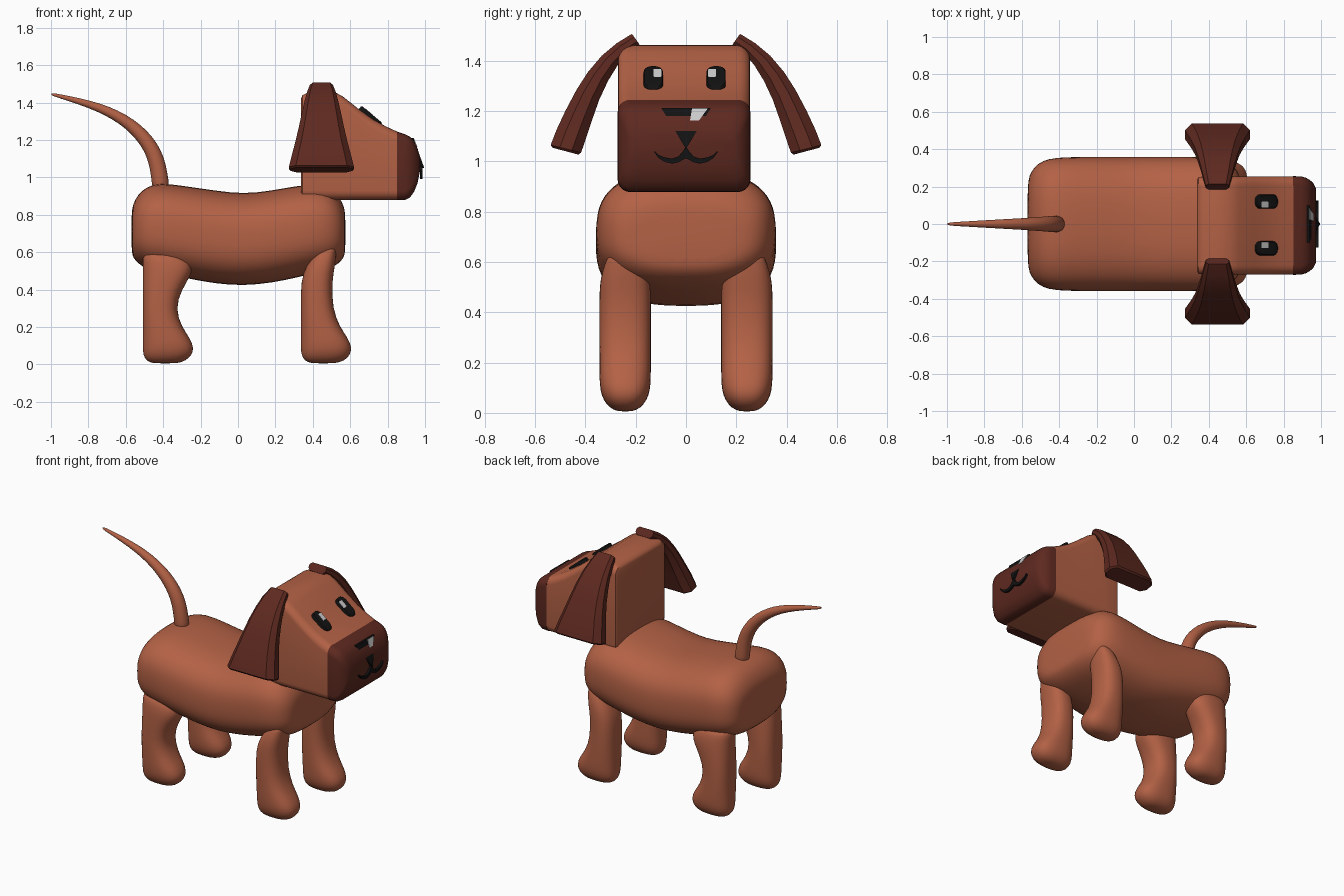
import bpy, bmesh, math
from mathutils import Vector


def material(name, rgb):
    m = bpy.data.materials.new(name)
    m.diffuse_color = (*rgb, 1)
    return m


BROWN = material("brown", (0.45, 0.12, 0.06))
DARK = material("dark_brown", (0.11, 0.022, 0.014))
BLACK = material("black", (0.006, 0.006, 0.006))
WHITE = material("white", (0.85, 0.85, 0.85))


def loft(name, rings, mat, subdiv=0, angle=40, caps=(True, True)):
    """Skin a list of equal-length rings and cap the ends."""
    bm = bmesh.new()
    vs = [[bm.verts.new(p) for p in r] for r in rings]
    n = len(vs[0])
    for a, b in zip(vs, vs[1:]):
        for i in range(n):
            bm.faces.new((a[i], a[(i + 1) % n], b[(i + 1) % n], b[i]))
    if caps[0]:
        bm.faces.new(vs[0][::-1])
    if caps[1]:
        bm.faces.new(vs[-1])
    bmesh.ops.recalc_face_normals(bm, faces=bm.faces)
    me = bpy.data.meshes.new(name)
    bm.to_mesh(me)
    bm.free()
    me.materials.append(mat)
    ob = bpy.data.objects.new(name, me)
    bpy.context.collection.objects.link(ob)
    bpy.ops.object.select_all(action='DESELECT')
    ob.select_set(True)
    bpy.context.view_layer.objects.active = ob
    if subdiv:
        mod = ob.modifiers.new("smooth", 'SUBSURF')
        mod.levels = mod.render_levels = subdiv
    bpy.ops.object.shade_smooth_by_angle(angle=math.radians(angle))
    return ob


def oval(a, b, n=2.0, count=32):
    """Superellipse outline with half sizes a, b."""
    out = []
    for i in range(count):
        t = 2 * math.pi * (i + 0.5) / count
        c, s = math.cos(t), math.sin(t)
        out.append((a * math.copysign(abs(c) ** (2 / n), c),
                    b * math.copysign(abs(s) ** (2 / n), s)))
    return out


def rounded(a, b, r, k=5):
    """Rounded rectangle outline; k = 1 gives plain chamfers."""
    out = []
    for q, (sx, sy) in enumerate(((1, 1), (-1, 1), (-1, -1), (1, -1))):
        for j in range(k + 1):
            t = math.pi / 2 * (q + j / k)
            out.append((sx * (a - r) + r * math.cos(t), sy * (b - r) + r * math.sin(t)))
    return out


# Body: sections along x (x, bottom, top, half width)
body = [(-.57, .60, .82, .21), (-.56, .57, .86, .26), (-.535, .54, .91, .305),
        (-.49, .51, .95, .34), (-.42, .49, .972, .357), (-.3, .465, .957, .36),
        (-.12, .43, .93, .36), (.03, .42, .912, .36), (.18, .435, .93, .36),
        (.32, .465, .957, .36), (.42, .49, .965, .357), (.49, .51, .945, .34),
        (.54, .54, .90, .305), (.565, .57, .85, .26), (.575, .60, .81, .21)]
loft("body", [[(x, u, (b + t) / 2 + v) for u, v in oval(w, (t - b) / 2, 2.7)]
              for x, b, t, w in body], BROWN, 1)

# Legs: sections along z (z, back x, front x, half width)
front_leg = [(.005, .39, .52, .03), (.02, .355, .57, .062), (.05, .338, .60, .087),
             (.09, .335, .61, .1), (.14, .335, .59, .103), (.20, .335, .545, .103),
             (.30, .335, .505, .103), (.45, .335, .503, .103), (.53, .365, .52, .1),
             (.60, .41, .525, .08), (.64, .45, .53, .06)]
back_leg = [(.005, -.46, -.32, .03), (.02, -.49, -.28, .062), (.05, -.508, -.245, .087),
            (.09, -.51, -.235, .1), (.14, -.51, -.255, .103), (.20, -.51, -.30, .103),
            (.30, -.51, -.335, .103), (.40, -.51, -.30, .103), (.47, -.51, -.255, .103),
            (.52, -.51, -.24, .1), (.57, -.51, -.26, .09), (.60, -.50, -.32, .07)]
for side, s in (("right", -1), ("left", 1)):
    for part, secs in (("front_leg", front_leg), ("back_leg", back_leg)):
        loft(f"{part}_{side}", [[((a + b) / 2 + u, s * .242 + v, z)
                                 for u, v in oval((b - a) / 2, w, 2.5, 24)]
                                for z, a, b, w in secs], BROWN, 1)

# Head and muzzle: rounded box sections along x (x, bottom, top, half width, corner)
CY = -.008
head = [(.338, .895, 1.425, .245, .04), (.345, .885, 1.44, .258, .045), (.37, .88, 1.452, .262, .05),
        (.44, .88, 1.463, .262, .05), (.51, .88, 1.46, .262, .05), (.56, .88, 1.433, .262, .05),
        (.64, .88, 1.37, .262, .05), (.72, .88, 1.312, .262, .05), (.79, .88, 1.273, .262, .05),
        (.855, .88, 1.243, .262, .05)]
muzzle = [(.85, .878, 1.245, .264, .05), (.895, .88, 1.23, .262, .05), (.92, .893, 1.217, .255, .05),
          (.942, .925, 1.195, .242, .05), (.96, .97, 1.155, .225, .05), (.972, 1.03, 1.115, .2, .04)]


def box_rings(secs):
    return [[(x, CY + u, (b + t) / 2 + v) for u, v in rounded(w, (t - b) / 2, r)]
            for x, b, t, w, r in secs]


loft("head", box_rings(head), BROWN)
loft("muzzle", box_rings(muzzle), DARK)

# Ears: chamfered slabs (outer y, z, inner y, z, half length along x)
ear = [(.215, 1.507, .185, 1.465, .062), (.275, 1.47, .225, 1.435, .076),
       (.335, 1.42, .27, 1.385, .09), (.39, 1.355, .31, 1.32, .105),
       (.435, 1.285, .345, 1.245, .12), (.48, 1.20, .375, 1.16, .14),
       (.515, 1.125, .40, 1.085, .16), (.538, 1.065, .417, 1.035, .174),
       (.53, 1.054, .428, 1.027, .165)]
for side, s in (("right", -1), ("left", 1)):
    rings = []
    for yo, zo, yi, zi, w in ear:
        o, i = Vector((yo, zo)), Vector((yi, zi))
        h = (o - i).length / 2
        d = (o - i).normalized()
        c = (o + i) / 2
        rings.append([(.446 + u, s * (c.x + d.x * v), c.y + d.y * v)
                      for u, v in rounded(w, h, h * .6, 1)])
    loft(f"ear_{side}", rings, DARK, 0, 30)

# Tail: tapered tube along a curved path (x, z, radius)
tail = [(-.41, .92, .046), (-.416, .98, .046), (-.428, 1.06, .045), (-.45, 1.13, .043),
        (-.485, 1.19, .04), (-.54, 1.253, .036), (-.61, 1.308, .031), (-.70, 1.357, .026),
        (-.80, 1.393, .02), (-.90, 1.421, .014), (-.985, 1.442, .009), (-.999, 1.447, .004)]
rings = []
for k, (x, z, r) in enumerate(tail):
    p, q = tail[max(k - 1, 0)], tail[min(k + 1, len(tail) - 1)]
    d = Vector((q[0] - p[0], q[1] - p[1])).normalized()
    rings.append([(x - d.y * v, u, z + d.x * v) for u, v in oval(r, r, 2, 16)])
loft("tail", rings, BROWN, 1)

# Eyes: pills on the sloping forehead, each with a highlight
T, N = Vector((.77, 0, -.64)), Vector((.64, 0, .77))
for side, s in (("right", -1), ("left", 1)):
    c = Vector((.708, -.005 + s * .125, 1.326))

    def pill(cy, ct, a, b, r, heights):
        return [[c + Vector((0, cy + u, 0)) + T * (ct + v) + N * h
                 for u, v in rounded(a * k, b * k, r * k)] for h, k in heights]

    loft(f"eye_{side}", pill(0, 0, .038, .073, .034, ((-.03, 1), (.008, 1), (.014, .9))), BLACK)
    loft(f"eye_highlight_{side}", pill(-s * .017, -.022, .016, .025, .004, ((.005, 1), (.0155, 1))), WHITE)

# Nose: triangular wedge with a highlight
nose = [(.937, -.098, 1.212), (.937, .098, 1.212), (.996, 0, 1.05)]
loft("nose", [[(x - .045, y, z) for x, y, z in nose], nose], BLACK, 0, 20)
shine = [(.938, .024, 1.21), (.938, .086, 1.21), (.956, .052, 1.163), (.956, .016, 1.163)]
loft("nose_highlight", [[(x - .008, y, z) for x, y, z in shine],
                        [(x + .003, y, z) for x, y, z in shine]], WHITE, 0, 20)

# Mouth: thin flat smile (y, z, half thickness)
half = [(.125, 1.038, .003), (.11, 1.02, .006), (.085, 1.007, .009), (.055, 1.001, .01),
        (.03, 1.008, .012), (.012, 1.024, .017)]
smile = [(-y, z, h) for y, z, h in half] + [(0, 1.036, .024)] + half[::-1]
outline = [(y, z + h) for y, z, h in smile] + [(y, z - h) for y, z, h in smile[::-1]]
loft("mouth", [[(x, y, z) for y, z in outline] for x in (.972, .986)], BLACK, 0, 20)
